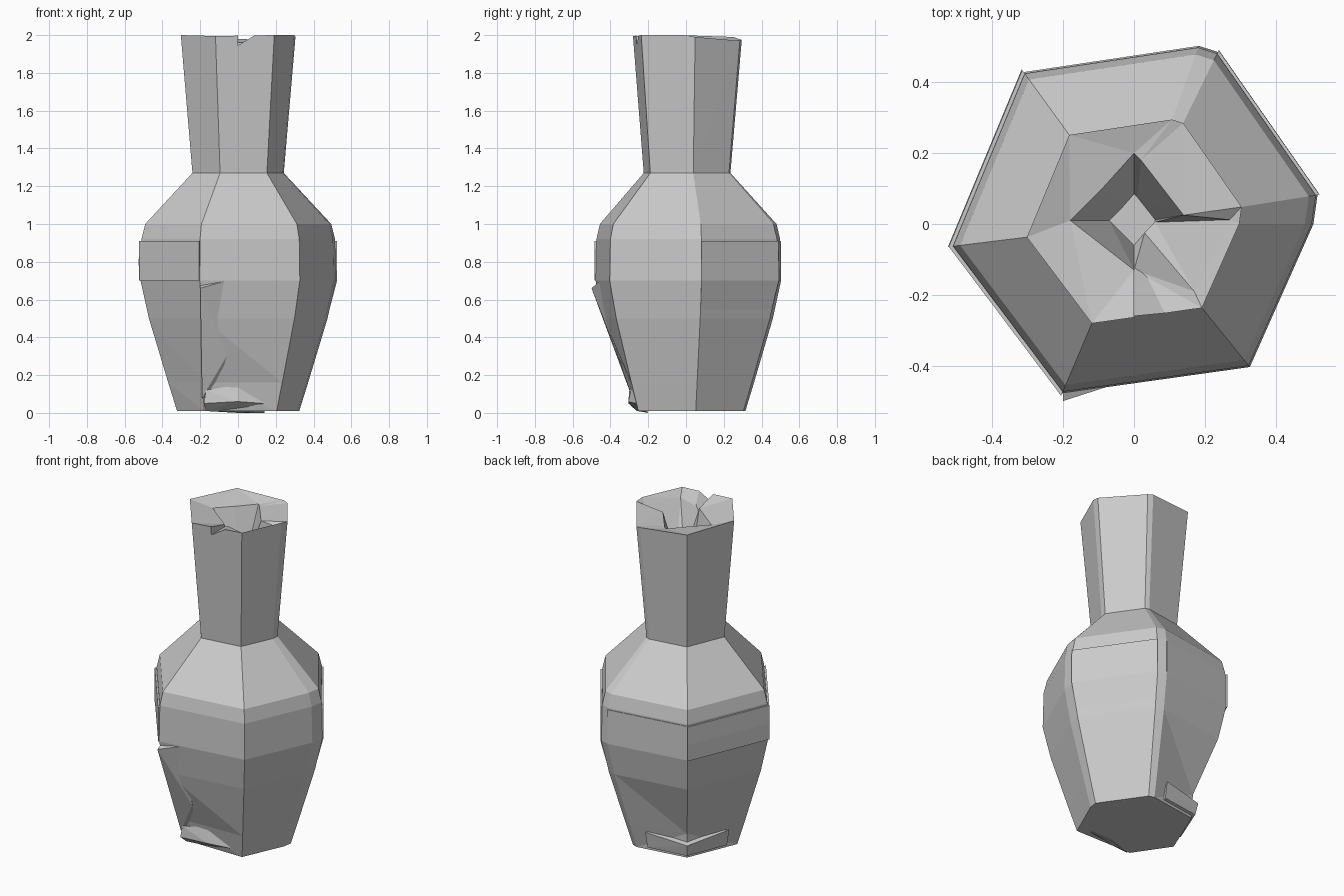
import bpy, bmesh
from math import cos, sin, radians
from mathutils import Vector

if "Cube" in bpy.data.objects:
    bpy.data.objects.remove(bpy.data.objects["Cube"])

clay = bpy.data.materials.new("grey clay")
clay.use_nodes = True
clay.diffuse_color = (0.6, 0.6, 0.6, 1)
clay.node_tree.nodes["Principled BSDF"].inputs["Base Color"].default_value = (0.6, 0.6, 0.6, 1)

# Corner directions and reach; the right and back right corners are chamfered
RIGHT, RIGHT_CHAMFER, BACK_CHAMFER, BACK_RIGHT, BACK_LEFT, LEFT, FRONT_LEFT, FRONT_RIGHT = range(8)
ANGLES = [0, 9, 64, 70, 126, -173, -113, -51]
REACH = [0.975, 1.01, 1.04, 1.03, 1.02, 1, 1, 1]
# Height and corner radius of the body and neck
PROFILE = [(0.01, 0.325), (0.16, 0.372), (0.5, 0.475), (0.7, 0.52), (0.92, 0.515),
           (1.0, 0.495), (1.27, 0.243), (1.99, 0.305)]


def corner(i, z, extra=0.0):
    """Point on a body corner at any height, pushed outward by extra."""
    for (z0, r0), (z1, r1) in zip(PROFILE, PROFILE[1:]):
        if z <= z1:
            break
    r = (r0 + (r1 - r0) * (z - z0) / (z1 - z0)) * REACH[i] + extra
    a = radians(ANGLES[i])
    return Vector((r * cos(a), r * sin(a), z))


def finish(name, bm):
    bmesh.ops.recalc_face_normals(bm, faces=bm.faces)
    mesh = bpy.data.meshes.new(name)
    bm.to_mesh(mesh)
    bm.free()
    mesh.materials.append(clay)
    obj = bpy.data.objects.new(name, mesh)
    bpy.context.collection.objects.link(obj)
    return obj


def hull(name, points):
    bm = bmesh.new()
    for p in points:
        bm.verts.new(p)
    res = bmesh.ops.convex_hull(bm, input=bm.verts)
    junk = set(res["geom_interior"]) | set(res["geom_unused"])
    bmesh.ops.delete(bm, geom=[v for v in junk if isinstance(v, bmesh.types.BMVert)],
                     context="VERTS")
    return finish(name, bm)


def plate(name, i, j, levels):
    """Raised slab over the wall between two corners; levels are (z, thickness)."""
    pts = []
    for z, t in levels:
        for k in (i, j):
            pts += [corner(k, z, t), corner(k, z, -0.04)]
    return hull(name, pts)


# Vase shell: outer rings, then the mouth and the narrow diamond well
rings = [[corner(i, z) for i in range(8)] for z, r in PROFILE]
mouth = [(0.27, 0.012), (0.14, 0.025), (0.02, 0.18), (0, 0.2),
         (-0.09, 0.1), (-0.18, 0.01), (0, -0.13), (0.17, -0.19)]
well = [(0.06, 0.005), (0.06, 0.012), (0.01, 0.075), (0, 0.085),
        (-0.035, 0.045), (-0.07, 0.01), (0, -0.06), (0.03, -0.025)]
rings.append([Vector((x, y, 1.96)) for x, y in mouth])
rings.append([Vector((x, y, 1.7)) for x, y in well])

# Hand-cut rim tilt, tucked-in front base and hollow above the back left foot
for point, lift in zip(rings[7], (0.01, 0.0, -0.02, -0.015, 0.0, 0.01, 0.005, 0.01)):
    point.z += lift
rings[0][FRONT_LEFT] = Vector((-0.18, -0.25, 0.01))
rings[1][FRONT_LEFT] = Vector((-0.185, -0.3, 0.16))
rings[1][BACK_LEFT] = corner(BACK_LEFT, 0.16, -0.04)

bm = bmesh.new()
loops = [[bm.verts.new(p) for p in ring] for ring in rings]
for low, high in zip(loops, loops[1:]):
    for i in range(8):
        j = (i + 1) % 8
        bm.faces.new((low[i], low[j], high[j], high[i]))
bm.faces.new(loops[0][::-1])
bm.faces.new(loops[-1])
bmesh.ops.triangulate(bm, faces=[f for f in bm.faces if len(f.verts) == 4])
vase = finish("vase_body", bm)

# Small chip cut out of the front of the rim
cutter = hull("rim_notch_cutter", [(x, y, z) for y in (-0.4, -0.06)
                                   for x, z in ((0, 1.945), (0, 2.1), (0.09, 2.0), (0.09, 2.1))])
cutter.hide_render = True
cutter.hide_viewport = True
cutter.display_type = "WIRE"
cut = vase.modifiers.new("rim_notch", "BOOLEAN")
cut.object = cutter
cut.operation = "DIFFERENCE"
cut.solver = "EXACT"

# Belt wrapped around the back and left of the belly
belt = [(0.7, 0.008), (0.8, 0.012), (0.91, 0.012)]
plate("back_belt", BACK_RIGHT, BACK_LEFT, [(0.7, 0.0), (0.91, 0.005)])
plate("left_back_belt", BACK_LEFT, LEFT, belt)
plate("left_front_belt", LEFT, FRONT_LEFT, [(0.7, 0.006), (0.91, 0.012)])

# Raised panel on the right of the back, with a ledge on top
plate("right_back_panel", RIGHT_CHAMFER, BACK_CHAMFER, [(0.91, 0.01), (0.7, 0.006), (0.55, 0.0)])

# Folded strip down the left of the front wall
hull("front_strip", [(-0.2, -0.5, 0.66), (-0.06, -0.455, 0.7), (-0.06, -0.36, 0.3),
                     (-0.19, -0.285, 0.08), (-0.12, -0.24, 0.08), (-0.2, -0.42, 0.7),
                     (-0.08, -0.38, 0.68)])

# Bulging feet at the base of the front and the back left corner
hull("front_foot", [(-0.18, -0.305, 0.05), (-0.17, -0.3, 0.12), (0.0, -0.285, 0.15),
                    (0.0, -0.305, 0.06), (0.14, -0.265, 0.05), (0.14, -0.2, 0.0),
                    (-0.17, -0.26, 0.01), (0.0, -0.2, 0.0)])
foot = [corner(BACK_LEFT, 0.03, 0.015), corner(BACK_LEFT, 0.1, 0.01)]
for side in (LEFT, BACK_RIGHT):
    for z, out in ((0.03, 0.012), (0.13, 0.0)):
        foot.append(corner(BACK_LEFT, z, out).lerp(corner(side, z, out), 0.75))
foot += [Vector((p.x * 0.8, p.y * 0.8, 0.02)) for p in foot]
hull("back_left_foot", foot)
